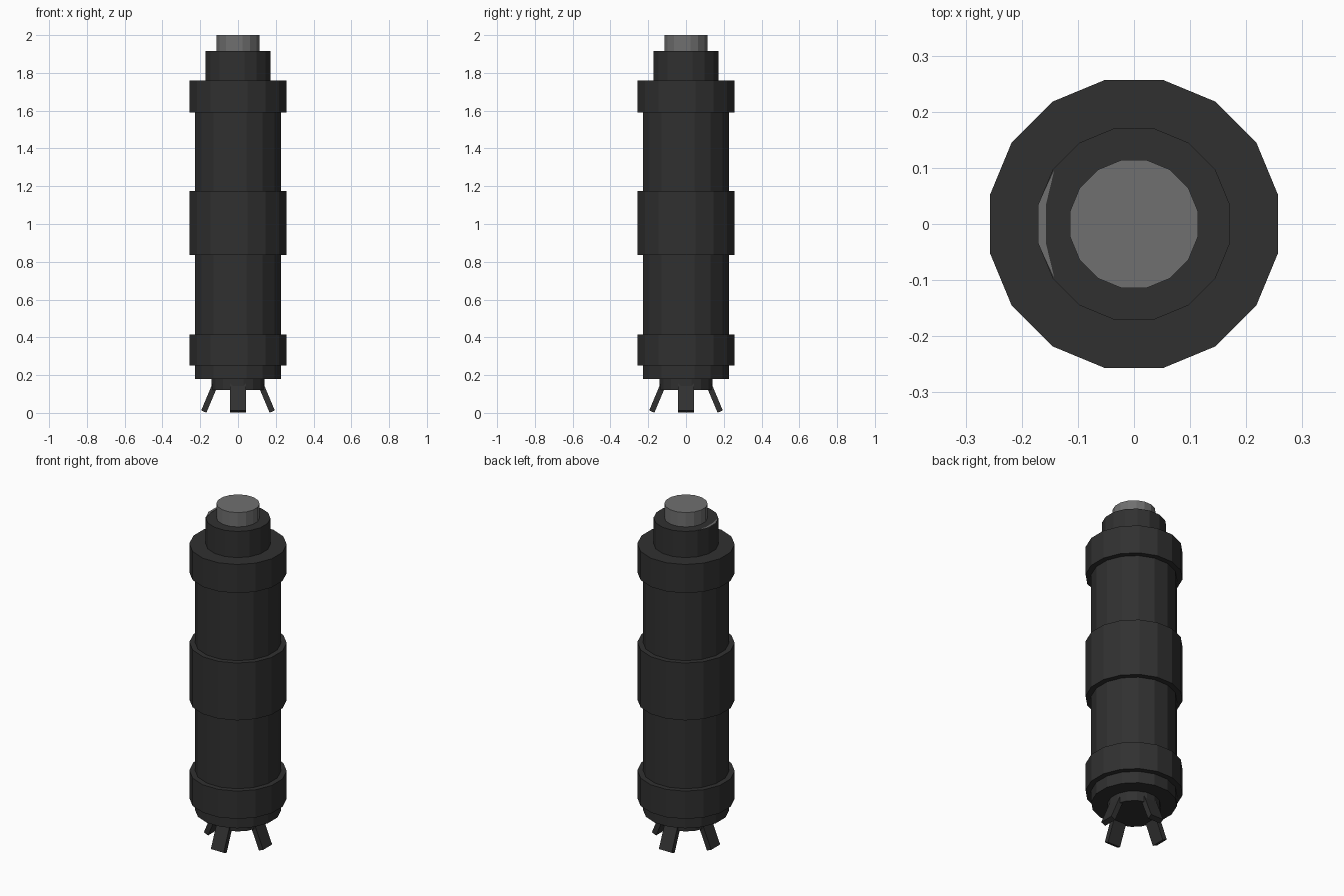
import bpy, bmesh, math
from mathutils import Vector, Matrix

cube = bpy.data.objects.get("Cube")
if cube:
    bpy.data.objects.remove(cube)


def make_material(name, value):
    mat = bpy.data.materials.new(name)
    mat.use_nodes = True
    color = (value, value, value, 1)
    mat.diffuse_color = color
    mat.node_tree.nodes["Principled BSDF"].inputs["Base Color"].default_value = color
    return mat


black = make_material("matte black", 0.03)
grey = make_material("mid grey", 0.16)
SIDES = 16


def add_object(name, bm, mat):
    bmesh.ops.recalc_face_normals(bm, faces=bm.faces)
    mesh = bpy.data.meshes.new(name)
    bm.to_mesh(mesh)
    bm.free()
    mesh.materials.append(mat)
    obj = bpy.data.objects.new(name, mesh)
    bpy.context.collection.objects.link(obj)
    return obj


def drum(name, half_width, bottom, top, mat=black):
    """Upright faceted cylinder with flat sides facing the axes."""
    radius = half_width / math.cos(math.pi / SIDES)
    bm = bmesh.new()
    place = Matrix.Translation((0, 0, (bottom + top) / 2)) @ Matrix.Rotation(math.pi / SIDES, 4, "Z")
    bmesh.ops.create_cone(bm, cap_ends=True, segments=SIDES, radius1=radius,
                          radius2=radius, depth=top - bottom, matrix=place)
    return add_object(name, bm, mat)


# Main tube, its bands and end pieces
drum("main_tube", 0.227, 0.18, 1.70)
drum("lower_band", 0.257, 0.25, 0.415)
drum("middle_band", 0.257, 0.835, 1.175)
drum("upper_band", 0.257, 1.59, 1.76)
drum("top_collar", 0.171, 1.74, 1.915)
drum("top_button", 0.114, 1.90, 2.0, grey)
drum("base_collar", 0.14, 0.12, 0.20)

# Crescent mark on the collar rim
bm = bmesh.new()
outline = [(-0.142, 0.096), (-0.171, 0.034), (-0.171, -0.034),
           (-0.142, -0.096), (-0.157, -0.034), (-0.157, 0.034)]
verts = [bm.verts.new((x, y, 1.914)) for x, y in outline]
face = bm.faces.new(verts)
side = bmesh.ops.extrude_face_region(bm, geom=[face])["geom"]
bmesh.ops.translate(bm, vec=(0, 0, 0.003),
                    verts=[v for v in side if isinstance(v, bmesh.types.BMVert)])
add_object("rim_mark", bm, grey)

# Four splayed prongs under the base
start, end = Vector((0.121, 0, 0.15)), Vector((0.181, 0, 0.007))
axis = end - start
for i, name in enumerate(("left", "back", "right", "front")):
    bm = bmesh.new()
    turn = Matrix.Rotation(i * math.pi / 2, 4, "Z")
    tilt = Matrix.Rotation(math.atan2(-axis.x, -axis.z), 4, "Y")
    size = Matrix.Diagonal((0.03, 0.084, axis.length, 1))
    bmesh.ops.create_cube(bm, size=1,
                          matrix=turn @ Matrix.Translation((start + end) / 2) @ tilt @ size)
    add_object(name + "_prong", bm, black)
